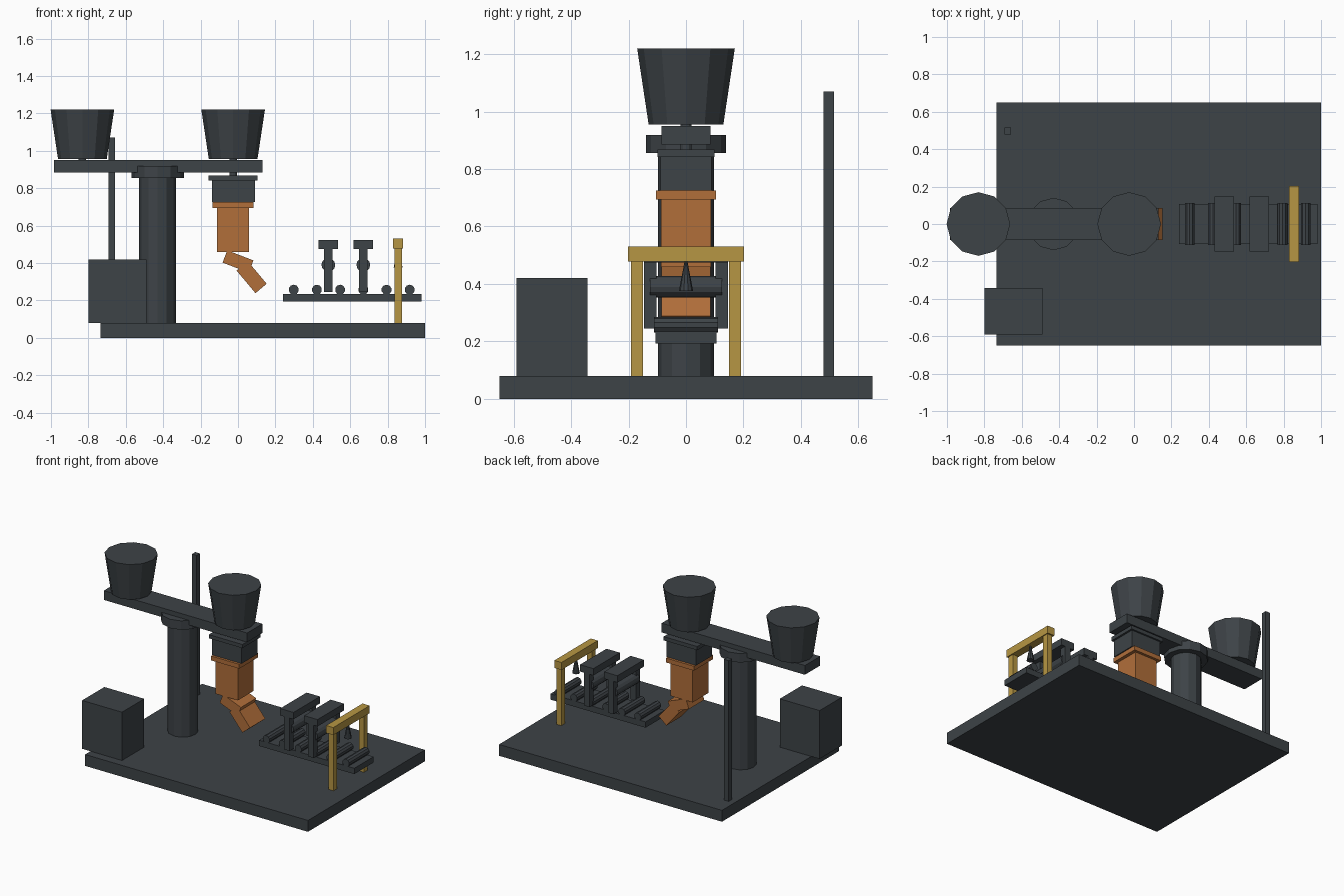
import bpy
import math

default = bpy.data.objects.get("Cube")
if default:
    bpy.data.objects.remove(default, do_unlink=True)


def make_material(name, rgb):
    mat = bpy.data.materials.new(name)
    mat.use_nodes = True
    color = (*rgb, 1.0)
    mat.diffuse_color = color
    mat.node_tree.nodes["Principled BSDF"].inputs["Base Color"].default_value = color
    return mat


slate = make_material("dark_slate", (0.047, 0.056, 0.063))
copper = make_material("copper_orange", (0.44, 0.158, 0.042))
gold = make_material("brass_gold", (0.47, 0.306, 0.056))


def finish(name, mat):
    obj = bpy.context.object
    obj.name = name
    obj.data.name = name
    obj.data.materials.append(mat)
    return obj


def box(name, x, y, z, mat=slate):
    """Box from (min, max) ranges on each axis."""
    ranges = (x, y, z)
    bpy.ops.mesh.primitive_cube_add(size=1, location=[(a + b) / 2 for a, b in ranges])
    obj = bpy.context.object
    obj.scale = [b - a for a, b in ranges]
    bpy.ops.object.transform_apply(location=False, rotation=False, scale=True)
    return finish(name, mat)


def tube(name, x, z, r_low, r_top, sides=12, mat=slate):
    """Upright cylinder or taper between two heights."""
    bpy.ops.mesh.primitive_cone_add(vertices=sides, radius1=r_low, radius2=r_top,
                                    depth=z[1] - z[0], location=(x, 0, sum(z) / 2))
    return finish(name, mat)


def roller(name, x, z, radius, length, sides):
    """Cylinder lying along y."""
    bpy.ops.mesh.primitive_cylinder_add(vertices=sides, radius=radius, depth=length,
                                        location=(x, 0, z), rotation=(math.pi / 2, 0, 0))
    return finish(name, slate)


def tilted_box(name, x, z, size, degrees, mat):
    bpy.ops.mesh.primitive_cube_add(size=1, location=(x, 0, z),
                                    rotation=(0, math.radians(degrees), 0))
    bpy.context.object.scale = size
    bpy.ops.object.transform_apply(location=False, rotation=False, scale=True)
    return finish(name, mat)


# Base, control cabinet and rear pole
box("base_plate", (-0.735, 1.0), (-0.65, 0.65), (0, 0.08))
box("control_cabinet", (-0.80, -0.49), (-0.59, -0.343), (0.08, 0.42))
box("rear_pole", (-0.693, -0.657), (0.479, 0.515), (0.08, 1.07))

# Turret column and swing arm
tube("column", -0.43, (0.08, 0.89), 0.098, 0.098)
tube("column_collar", -0.43, (0.855, 0.918), 0.14, 0.14)
box("swing_arm", (-0.985, 0.13), (-0.085, 0.085), (0.885, 0.95))

# Ladles on the arm
for label, x in (("outer", -0.832), ("inner", -0.026)):
    tube(label + "_ladle", x, (0.955, 1.22), 0.13, 0.17)
    tube(label + "_ladle_stub", x, (0.94, 0.96), 0.02, 0.02)

# Pouring box and mould
tube("pouring_stem", -0.026, (0.86, 0.955), 0.02, 0.02)
box("pouring_box_lid", (-0.157, 0.104), (-0.10, 0.10), (0.842, 0.868))
box("pouring_box", (-0.14, 0.09), (-0.088, 0.088), (0.725, 0.842))
box("mould_flange", (-0.135, 0.083), (-0.105, 0.105), (0.694, 0.725), copper)
box("mould", (-0.113, 0.06), (-0.087, 0.087), (0.458, 0.70), copper)
tilted_box("upper_bend", 0.0, 0.408, (0.15, 0.17, 0.07), 21, copper)
tilted_box("lower_bend", 0.073, 0.324, (0.157, 0.17, 0.078), 50, copper)

# Roller table
box("table", (0.24, 0.98), (-0.107, 0.107), (0.193, 0.234))
for i in range(6):
    roller(f"table_roller_{i + 1}", 0.298 + 0.124 * i, 0.257, 0.027, 0.224, 10)

# Straightening stands
for i, x in enumerate((0.483, 0.67), 1):
    box(f"stand_{i}_crossbar", (x - 0.052, x + 0.052), (-0.147, 0.147), (0.475, 0.523))
    roller(f"stand_{i}_roller", x, 0.39, 0.037, 0.25, 12)
    for side, s in (("left", 1), ("right", -1)):
        box(f"stand_{i}_{side}_leg", (x - 0.022, x + 0.022),
            tuple(sorted((s * 0.103, s * 0.147))), (0.244, 0.48))

# Cutting portal with torch
box("portal_crossbar", (0.828, 0.883), (-0.202, 0.202), (0.478, 0.531), gold)
for side, s in (("left", 1), ("right", -1)):
    box(f"portal_{side}_post", (0.837, 0.876),
        tuple(sorted((s * 0.149, s * 0.191))), (0.08, 0.48), gold)
tube("torch", 0.856, (0.375, 0.478), 0.025, 0.005, 10)
